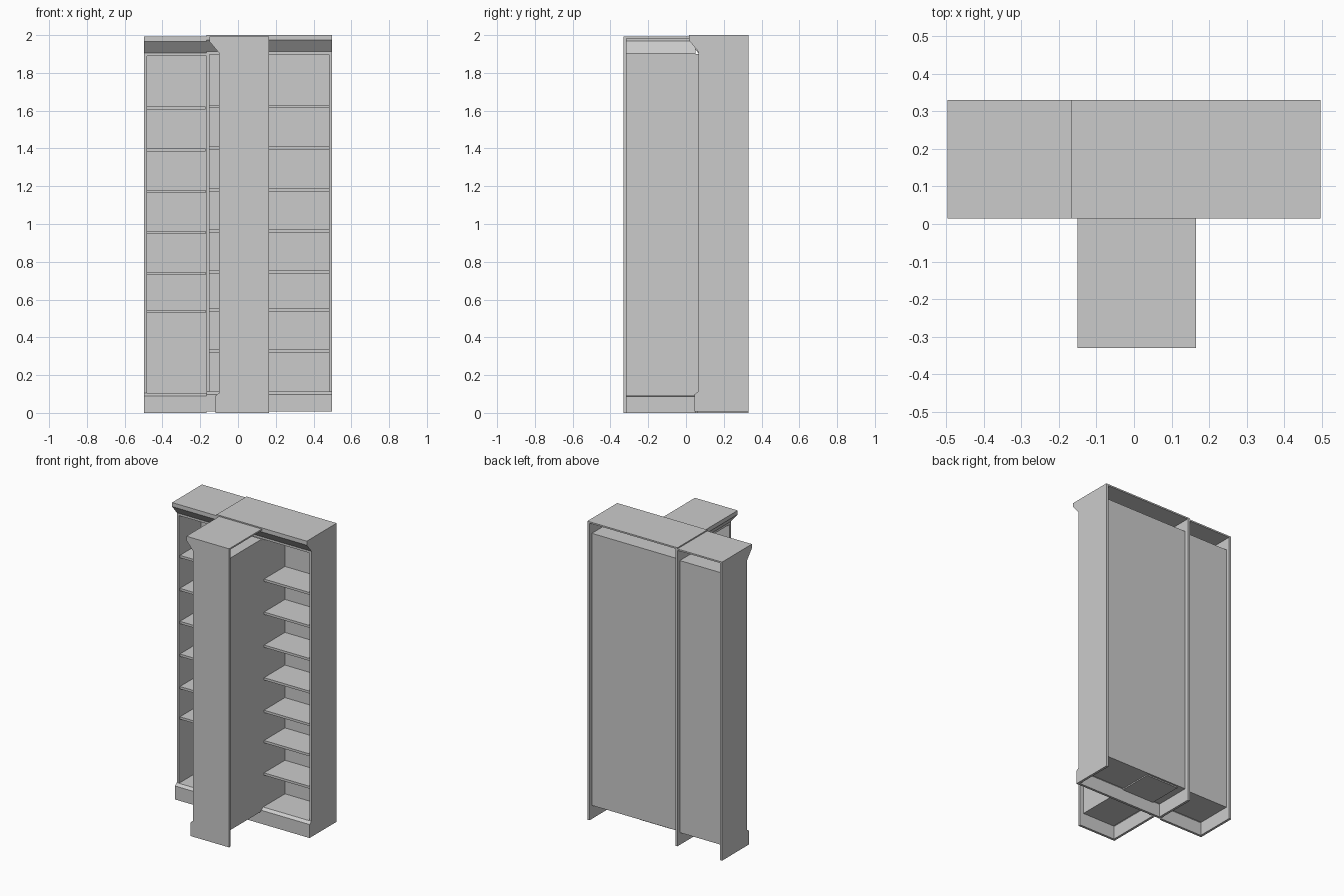
import bpy, bmesh
from mathutils import Matrix, Vector
from math import radians

cube = bpy.data.objects.get("Cube")
if cube:
    bpy.data.objects.remove(cube, do_unlink=True)

paint = bpy.data.materials.new("light_grey_paint")
paint.use_nodes = True
GREY = (0.6, 0.6, 0.6, 1)
paint.diffuse_color = GREY
paint.node_tree.nodes["Principled BSDF"].inputs["Base Color"].default_value = GREY

DEPTH = 0.315      # full depth, from cornice lip to rear edge
BOARD = 0.016      # board thickness
BACK = 0.28        # front of the recessed back board
FACE = 0.05        # front edge of the upright sides
TOP = 1.992

# Outline of an upright end board: (depth, height), with plinth and cornice steps
SIDE = [(0.03, 0), (0.03, 0.09), (FACE, 0.105), (FACE, 1.905), (0, 1.965),
        (0, TOP), (DEPTH, TOP), (DEPTH, 0)]
# Thin plinth board with a sloped upper edge
PLINTH = [(0.03, 0), (0.03, 0.09), (FACE, 0.104), (0.066, 0.104),
          (0.046, 0.088), (0.046, 0)]
# Hollow cornice: slope, lip and flat roof
CORNICE = [(FACE, 1.905), (0, 1.965), (0, TOP), (DEPTH, TOP), (DEPTH, 1.982),
           (0.014, 1.982), (0.014, 1.97), (0.066, 1.905)]


def rect(v0, v1, z0, z1):
    return [(v0, z0), (v1, z0), (v1, z1), (v0, z1)]


def extrude(name, profile, u0, u1, place):
    """Sweep a depth/height profile along the width and place it."""
    bm = bmesh.new()
    face = bm.faces.new([bm.verts.new((u0, v, z)) for v, z in profile])
    swept = bmesh.ops.extrude_face_region(bm, geom=[face])["geom"]
    verts = [g for g in swept if isinstance(g, bmesh.types.BMVert)]
    bmesh.ops.translate(bm, verts=verts, vec=(u1 - u0, 0, 0))
    bmesh.ops.recalc_face_normals(bm, faces=bm.faces)
    bm.transform(place)
    mesh = bpy.data.meshes.new(name)
    bm.to_mesh(mesh)
    bm.free()
    mesh.materials.append(paint)
    obj = bpy.data.objects.new(name, mesh)
    bpy.context.scene.collection.objects.link(obj)


def bookcase(name, u0, u1, ends, shelves, place, trim_start=None):
    """One open case; ends lists the start of each upright board."""
    trim = u0 if trim_start is None else trim_start
    for i, u in enumerate(ends):
        extrude(f"{name}_side_{i + 1}", SIDE, u, u + BOARD, place)
    extrude(name + "_plinth", PLINTH, trim, u1, place)
    extrude(name + "_cornice", CORNICE, trim, u1, place)
    extrude(name + "_ceiling", rect(FACE, BACK + 0.01, 1.89, 1.905), trim, u1, place)
    extrude(name + "_floor", rect(FACE, BACK + 0.01, 0.09, 0.104), u0, u1, place)
    extrude(name + "_back", rect(BACK, BACK + 0.01, 0.09, 1.9), u0, u1, place)
    for i, z in enumerate(shelves):
        extrude(f"{name}_shelf_{i + 1}", rect(0.06, BACK + 0.005, z, z + BOARD),
                u0 + 0.004, u1 - 0.004, place)


LEVELS = [0.528, 0.73, 0.947, 1.165, 1.385, 1.605]
HALF = 0.497
JOINT = -0.168

# Two cases side by side along the rear
rear = Matrix.Translation((0, 0.015, 0))
bookcase("narrow_case", -HALF, JOINT, [-HALF], LEVELS, rear)
raised = Matrix.Translation((0, 0.015, 0.008))
bookcase("wide_case", JOINT, HALF, [JOINT, HALF - BOARD], [0.312] + LEVELS, raised)

# Case projecting forward, open towards the right-hand side
turned = Matrix.Translation((-0.15, 0, 0)) @ Matrix.Rotation(radians(-90), 4, "Z")
bookcase("projecting_case", -0.293, 0.33, [0.33 - BOARD], LEVELS, turned, -0.05)
